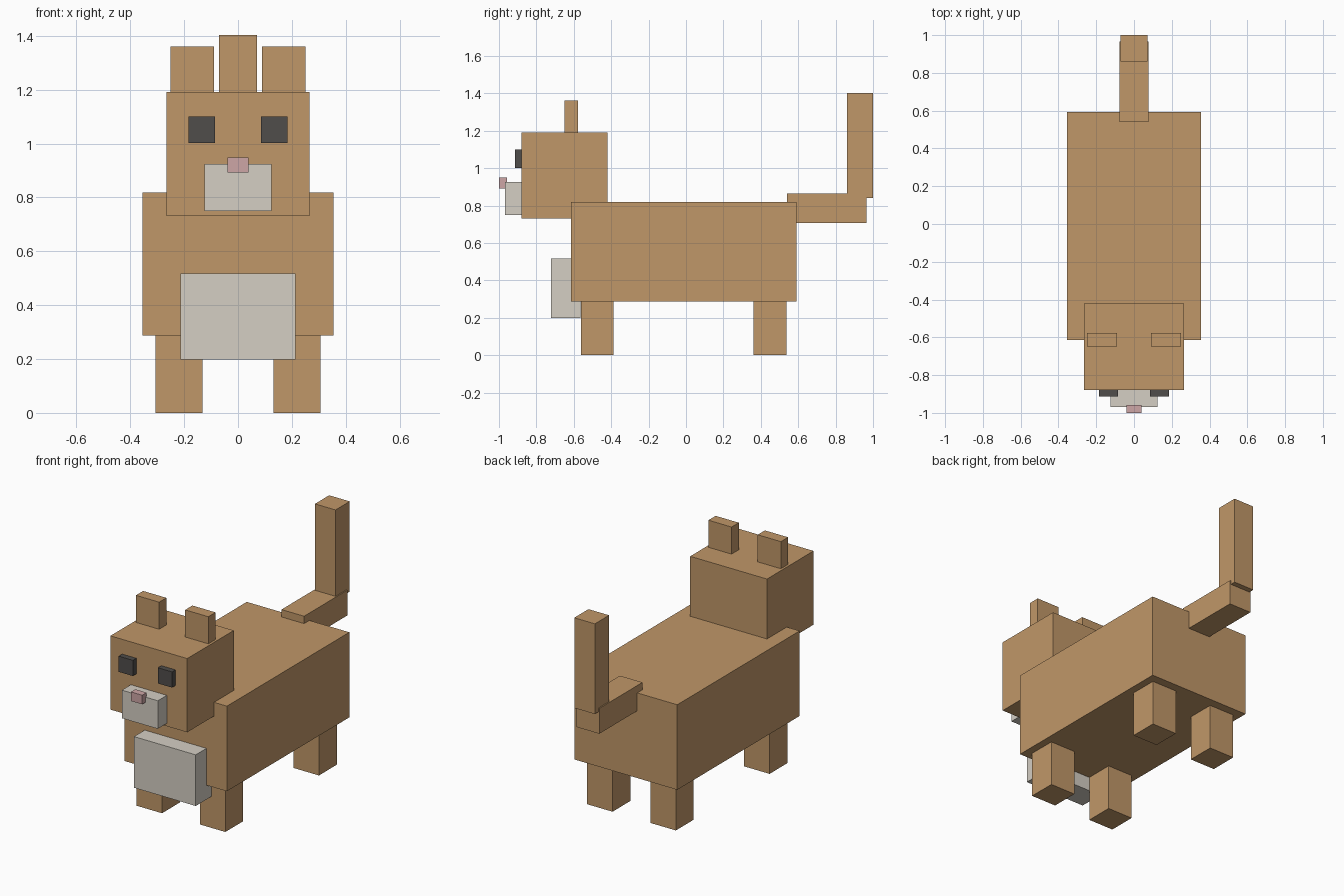
import bpy

if "Cube" in bpy.data.objects:
    bpy.data.objects.remove(bpy.data.objects["Cube"])


def make_material(name, rgb):
    mat = bpy.data.materials.new(name)
    mat.diffuse_color = (*rgb, 1.0)
    mat.use_nodes = True
    mat.node_tree.nodes["Principled BSDF"].inputs["Base Color"].default_value = mat.diffuse_color
    return mat


FUR = make_material("tan_fur", (0.53, 0.31, 0.14))
CREAM = make_material("cream_fur", (0.66, 0.62, 0.55))
DARK = make_material("dark_eye", (0.08, 0.075, 0.07))
PINK = make_material("pink_nose", (0.61, 0.38, 0.38))


def box(name, xs, ys, zs, mat):
    """Box spanning the given (min, max) range on each axis."""
    ranges = (xs, ys, zs)
    bpy.ops.mesh.primitive_cube_add(size=1, location=[(a + b) / 2 for a, b in ranges])
    obj = bpy.context.object
    obj.name = name
    obj.scale = [b - a for a, b in ranges]
    bpy.ops.object.transform_apply(location=False, rotation=False, scale=True)
    obj.data.materials.append(mat)
    return obj


def centred(name, half_width, ys, zs, mat):
    return box(name, (-half_width, half_width), ys, zs, mat)


def pair(name, xs, ys, zs, mat):
    """The same box on both sides of x = 0."""
    box(name + "_left", (-xs[1], -xs[0]), ys, zs, mat)
    box(name + "_right", xs, ys, zs, mat)


# Body and chest patch
centred("body", 0.354, (-0.615, 0.592), (0.287, 0.818), FUR)
centred("chest", 0.213, (-0.721, -0.563), (0.198, 0.517), CREAM)

# Head, muzzle and nose
centred("head", 0.265, (-0.879, -0.42), (0.732, 1.192), FUR)
centred("muzzle", 0.124, (-0.968, -0.86), (0.75, 0.925), CREAM)
centred("nose", 0.039, (-1.0, -0.957), (0.892, 0.949), PINK)

# Ears and eyes
pair("ear", (0.09, 0.25), (-0.649, -0.578), (1.18, 1.361), FUR)
pair("eye", (0.086, 0.184), (-0.913, -0.86), (1.002, 1.1), DARK)

# Legs
pair("front_leg", (0.131, 0.306), (-0.562, -0.387), (0.0, 0.3), FUR)
pair("back_leg", (0.131, 0.306), (0.361, 0.537), (0.0, 0.3), FUR)

# Tail
centred("tail_base", 0.078, (0.54, 0.966), (0.706, 0.864), FUR)
centred("tail_tip", 0.071, (0.86, 1.0), (0.84, 1.403), FUR)
